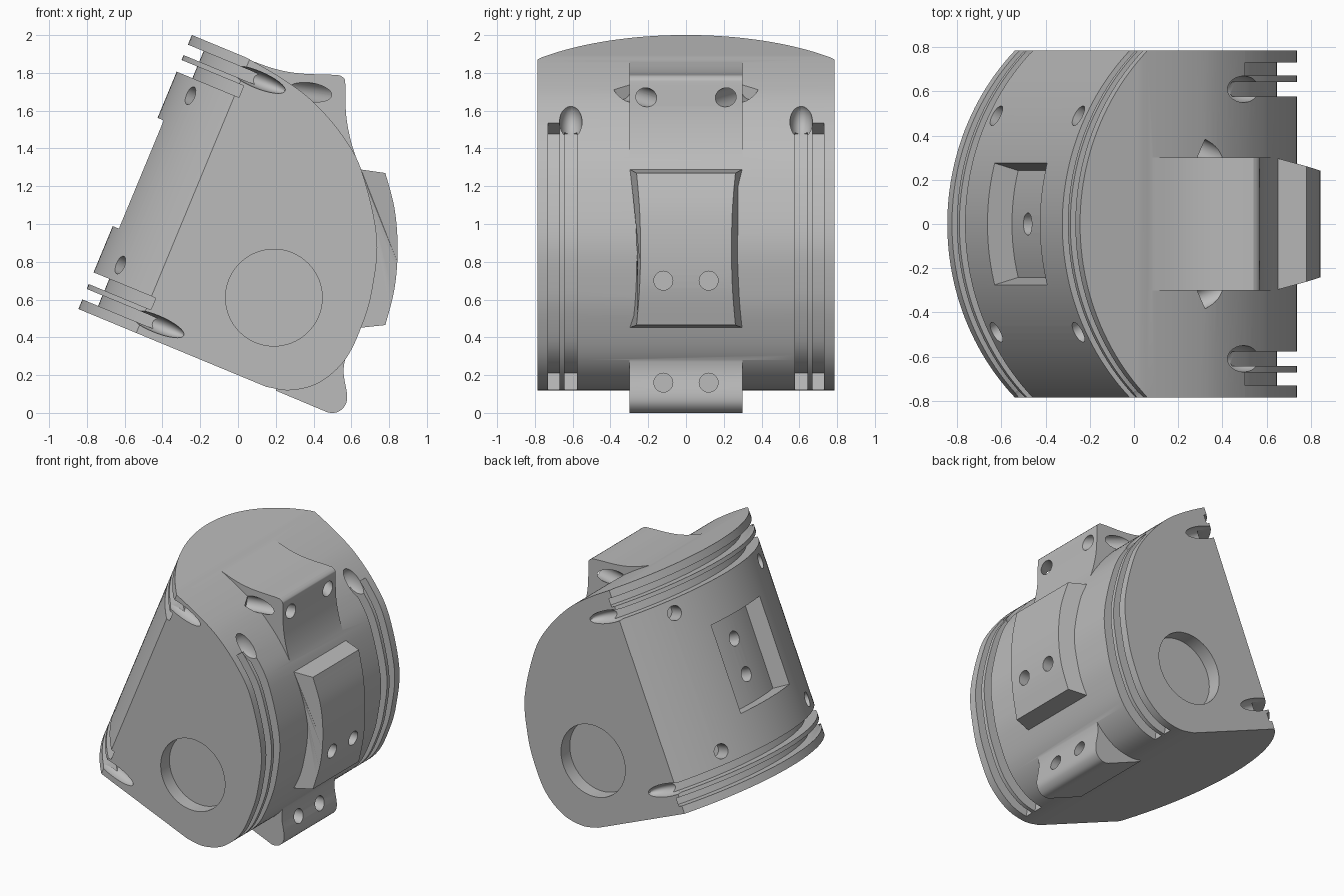
import bpy, bmesh, math
from mathutils import Matrix, Vector

if "Cube" in bpy.data.objects:
    bpy.data.objects.remove(bpy.data.objects["Cube"], do_unlink=True)

grey = bpy.data.materials.new("plain_grey")
grey.use_nodes = True
grey.diffuse_color = (0.5, 0.5, 0.5, 1)
grey.node_tree.nodes["Principled BSDF"].inputs["Base Color"].default_value = (0.5, 0.5, 0.5, 1)

# Tilted frame of the barrel: local x = inward, y = y, z = along the barrel
TILT = math.radians(22.5)
C, S = math.cos(TILT), math.sin(TILT)
BARREL = Matrix(((C, 0, S, -0.845), (0, 1, 0, 0), (-S, 0, C, 0.55), (0, 0, 0, 1)))
# Profiles drawn in x, z and extruded along y
SIDE = Matrix(((1, 0, 0, 0), (0, 0, 1, 0), (0, 1, 0, 0), (0, 0, 0, 1)))
R, HALF, LENGTH, DEPTH = 1.097, 0.786, 1.57, 0.09
GROOVES = ((0.055, 0.115), (0.143, 0.21))


def finish(name, bm):
    bmesh.ops.recalc_face_normals(bm, faces=bm.faces)
    me = bpy.data.meshes.new(name)
    bm.to_mesh(me)
    bm.free()
    me.materials.append(grey)
    ob = bpy.data.objects.new(name, me)
    bpy.context.collection.objects.link(ob)
    return ob


def prism(name, pts, lo, hi, frame, taper=None):
    bm = bmesh.new()
    rings = []
    for h in (lo, hi):
        rings.append([bm.verts.new(frame @ Vector((a, b, h * (taper(a) if taper else 1)))) for a, b in pts])
    bm.faces.new(rings[0])
    bm.faces.new(rings[1])
    for i in range(len(pts)):
        j = (i + 1) % len(pts)
        bm.faces.new((rings[0][i], rings[0][j], rings[1][j], rings[1][i]))
    return finish(name, bm)


def rod(start, end, r, segs=32):
    a, b = Vector(start), Vector(end)
    bm = bmesh.new()
    turn = (b - a).to_track_quat('Z', 'Y').to_matrix().to_4x4()
    bmesh.ops.create_cone(bm, cap_ends=True, segments=segs, radius1=r, radius2=r,
                          depth=(b - a).length, matrix=Matrix.Translation((a + b) / 2) @ turn)
    return finish("drill", bm)


def bullet(frame, size):
    bm = bmesh.new()
    bmesh.ops.create_uvsphere(bm, u_segments=24, v_segments=16, radius=1,
                              matrix=frame @ Matrix.Diagonal((*size, 1)))
    return finish("groove_end", bm)


def combine(target, tool, operation):
    mod = target.modifiers.new("bool", 'BOOLEAN')
    mod.operation, mod.object, mod.solver = operation, tool, 'EXACT'
    bpy.context.view_layer.objects.active = target
    bpy.ops.object.modifier_apply(modifier=mod.name)
    bpy.data.objects.remove(tool, do_unlink=True)


def cut(tool):
    combine(body, tool, 'DIFFERENCE')


def spline(pts, steps=6):
    out = []
    p = [Vector(q) for q in [pts[0], *pts, pts[-1]]]
    for a, b, c, d in zip(p, p[1:], p[2:], p[3:]):
        for k in range(steps):
            t = k / steps
            out.append((b * 2 + (c - a) * t + (a * 2 - b * 5 + c * 4 - d) * t * t
                        + (b * 3 - a - c * 3 + d) * t ** 3) / 2)
    return out + [p[-1]]


def arc(r, limit, n=48):
    return [(R - r * math.cos(a), r * math.sin(a))
            for a in (limit * (2 * i / n - 1) for i in range(n + 1))]


# Body: barrel face on one side, rounded back on the other
back = spline([(-.1, 1.95), (.06, 1.872), (.25, 1.76), (.4, 1.645), (.55, 1.473), (.655, 1.28),
               (.735, .93), (.71, .65), (.655, .46), (.566, .28), (.43, .16), (.28, .12),
               (.15, .138), (0, .17)])
body = prism("piston_body", arc(R, math.asin(HALF / R)) + [(2, HALF), (2, -HALF)], 0, LENGTH, BARREL)
outline = [tuple(p) for p in back] + [(-1.5, -.1), (-1.5, 2.6), (-.1, 2.6)]
combine(body, prism("back_outline", outline, -1, 1, SIDE), 'INTERSECT')

# Upper and lower lugs
upper = spline([(.05, 1.872), (.2, 1.82), (.33, 1.797), (.5, 1.79)]) + \
    spline([(.54, 1.787), (.562, 1.77), (.568, 1.74), (.572, 1.58), (.6, 1.43), (.65, 1.285)], 4)
combine(body, prism("upper_lug", [tuple(p) for p in upper] + [(.5, 1.2), (.1, 1.6)], -.3, .3, SIDE), 'UNION')
lower = spline([(.59, .36), (.564, .27), (.56, .2), (.577, .1), (.57, .045), (.535, .008), (.49, 0),
                (.45, .013)], 4)
combine(body, prism("lower_lug", [tuple(p) for p in lower] + [(.2, .118), (.2, .4), (.5, .5)],
                    -.3, .3, SIDE), 'UNION')

# Raised pad with tapered sides
pad = [tuple(p) for p in spline([(.78, 1.27), (.829, 1.08), (.845, .87), (.829, .66), (.78, .465)])]
combine(body, prism("raised_pad", pad + [(.64, .45), (.5, .6), (.5, 1.1), (.64, 1.29)], -1, 1, SIDE,
                    lambda x: .3 - max(0, x - .66) * .32), 'UNION')

# Grooves around the barrel face, near both ends
for lo, hi in GROOVES:
    ring = arc(R + .06, .815) + arc(R - DEPTH, .815)[::-1]
    for a, b in ((lo, hi), (LENGTH - hi, LENGTH - lo)):
        cut(prism("ring_groove", ring, a, b, BARREL))

# Grooves along the rounded back, near both sides
inner, outer = [], []
for a, p, b in zip(back, back[1:], back[2:]):
    if p.y < 1.55 and p.x > .3:
        d = (b - a).normalized()
        normal = Vector((-d.y, d.x))
        outer.append(tuple(p + normal * .06))
        inner.append(tuple(p - normal * DEPTH))
for side in (-1, 1):
    for lo, hi in GROOVES:
        cut(prism("back_groove", outer + inner[::-1], side * (HALF - hi), side * (HALF - lo), SIDE))

# Rounded groove ends
for side in (-1, 1):
    lo, hi = GROOVES[0] if side < 0 else GROOVES[1]
    mid = (lo + hi) / 2
    for t in (mid, LENGTH - mid):
        cut(bullet(BARREL @ Matrix.Translation((.41, side * HALF, t)), (.16, .07, .045)))
    cut(bullet(Matrix.Translation((.495, side * .61, 1.54)) @ Matrix.Rotation(math.radians(48), 4, 'Y'),
               (.11, .06, .09)))

# Pocket in the barrel face, narrowing toward its floor
pocket = arc(R - .12, .25, 12)
pocket = [(-.1, -.315), *pocket, (-.1, .315)]
cut(prism("pocket", pocket, LENGTH / 2 - .31, LENGTH / 2 + .31, BARREL))

# Drilled holes
for side in (-1, 1):
    cut(rod((.19, side * (HALF + .1), .61), (.19, side * (HALF - .1), .61), .256, 64))
    cut(rod((.95, side * .12, .7), (.62, side * .12, .7), .05))
    cut(rod((.75, side * .12, .16), (.4, side * .12, .16), .05))
    cut(rod((.67, side * .162, 1.656), (.3, side * .338, 1.709), .05))
    cut(rod(BARREL @ Vector((-.1, 0, LENGTH / 2 + side * .125)),
            BARREL @ Vector((.3, 0, LENGTH / 2 + side * .125)), .05))
    for t in (.3, LENGTH - .3):
        ends = [BARREL @ Vector((R - r * math.cos(.463), side * r * math.sin(.463), t))
                for r in (R + .1, R - .15)]
        cut(rod(*ends, .05))

# Smooth curves, sharp edges
bpy.ops.object.select_all(action='DESELECT')
body.select_set(True)
bpy.context.view_layer.objects.active = body
bpy.ops.object.shade_smooth_by_angle(angle=math.radians(25))
